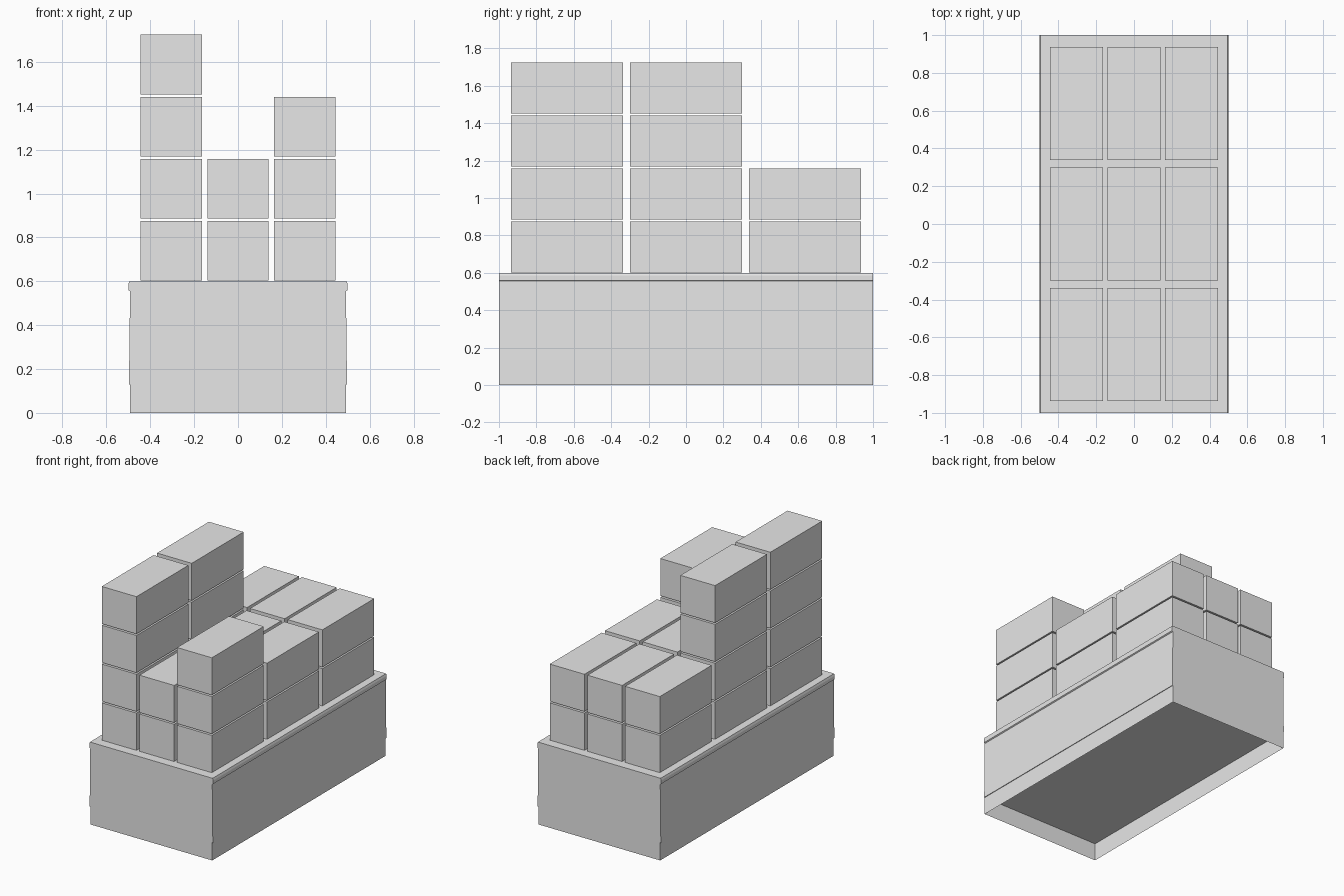
import bpy, bmesh

if "Cube" in bpy.data.objects:
    bpy.data.objects.remove(bpy.data.objects["Cube"])

grey = bpy.data.materials.new("plain_grey")
grey.diffuse_color = (0.8, 0.8, 0.8, 1)
grey.use_nodes = True
grey.node_tree.nodes["Principled BSDF"].inputs["Base Color"].default_value = grey.diffuse_color


def finish(name, bm):
    mesh = bpy.data.meshes.new(name)
    bm.to_mesh(mesh)
    bm.free()
    mesh.materials.append(grey)
    obj = bpy.data.objects.new(name, mesh)
    bpy.context.collection.objects.link(obj)
    return obj


def box(name, x, y, z, sx, sy, sz):
    bm = bmesh.new()
    bmesh.ops.create_cube(bm, size=1)
    bmesh.ops.scale(bm, vec=(sx, sy, sz), verts=bm.verts)
    bmesh.ops.translate(bm, vec=(x, y, z), verts=bm.verts)
    return finish(name, bm)


# Base: side profile swept along y, with a slim lip near the top edge
half = [(0.497, 0.13), (0.492, 0.555), (0.5, 0.56), (0.5, 0.585), (0.495, 0.6)]
profile = half + [(-x, z) for x, z in reversed(half)]
bm = bmesh.new()
face = bm.faces.new([bm.verts.new((x, -1, z)) for x, z in profile])
swept = bmesh.ops.extrude_face_region(bm, geom=[face], use_keep_orig=True)
verts = [v for v in swept["geom"] if isinstance(v, bmesh.types.BMVert)]
bmesh.ops.translate(bm, vec=(0, 2, 0), verts=verts)
bmesh.ops.recalc_face_normals(bm, faces=bm.faces)
finish("base", bm)

# Skirt: four thin walls, open underneath
bm = bmesh.new()
corners = [(-0.492, -1), (0.492, -1), (0.492, 1), (-0.492, 1)]
low = [bm.verts.new((x, y, 0)) for x, y in corners]
high = [bm.verts.new((x, y, 0.13)) for x, y in corners]
for i in range(4):
    j = (i + 1) % 4
    bm.faces.new((low[i], low[j], high[j], high[i]))
finish("skirt", bm)

# Stacked crates: number of layers per column (left to right), front to back
layers = [(4, 4, 2), (2, 2, 2), (3, 2, 2)]
for c, column in enumerate(layers):
    for r, count in enumerate(column):
        for k in range(count):
            box(f"crate_{c}_{r}_{k}", (c - 1) * 0.304, (r - 1) * 0.637,
                0.739 + k * 0.283, 0.28, 0.598, 0.272)
